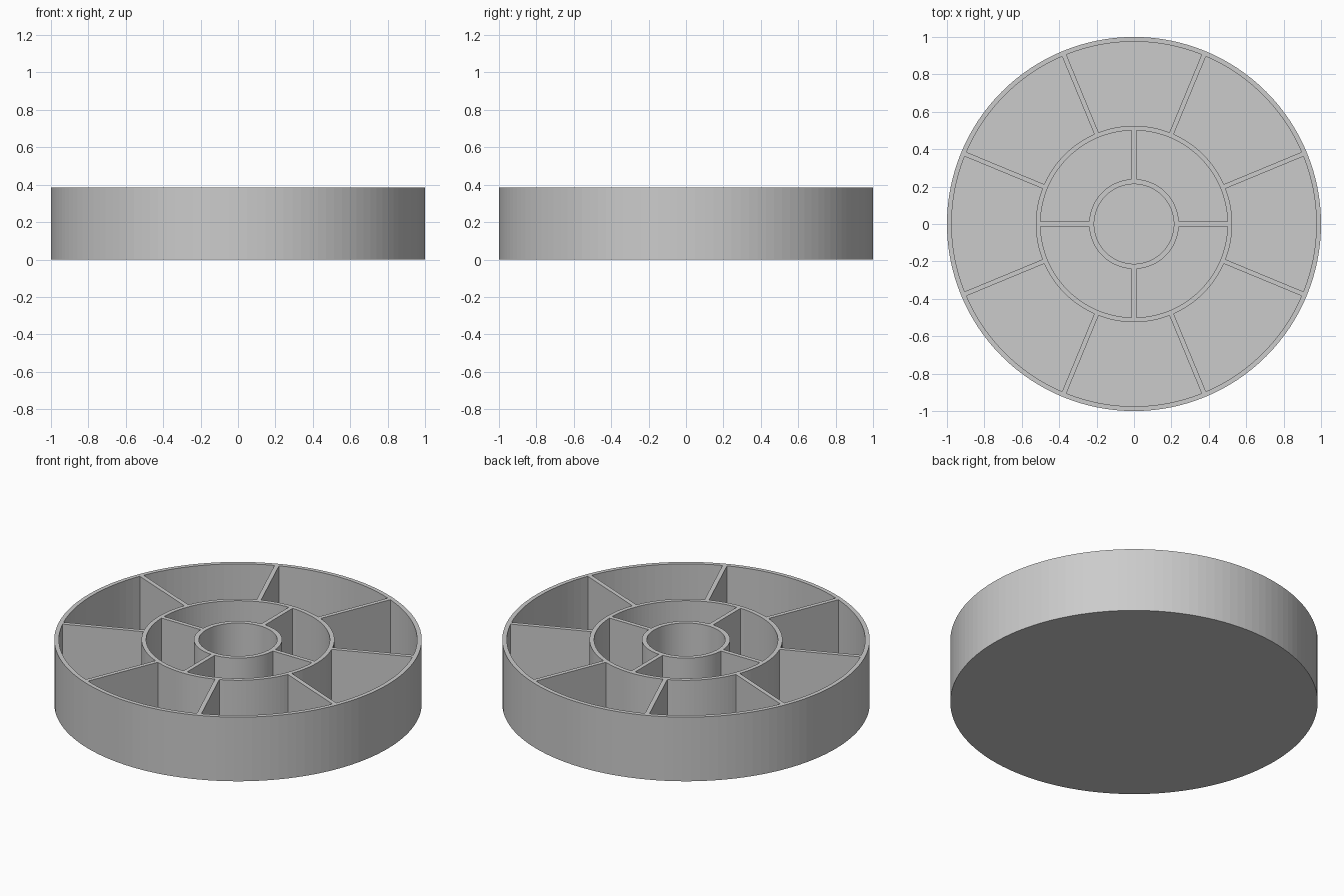
import bpy, bmesh
from math import sin, cos, asin, pi, tau

HEIGHT, FLOOR, SIDES = 0.385, 0.025, 128
HALF_WALL = 0.0125

if "Cube" in bpy.data.objects:
    bpy.data.objects.remove(bpy.data.objects["Cube"])

grey = bpy.data.materials.new("light grey plastic")
grey.use_nodes = True
colour = (0.6, 0.6, 0.6, 1)
grey.diffuse_color = colour
grey.node_tree.nodes["Principled BSDF"].inputs["Base Color"].default_value = colour


def arc(radius, start, end, steps):
    """Points along an arc, both ends included."""
    return [(radius * cos(start + (end - start) * i / steps),
             radius * sin(start + (end - start) * i / steps)) for i in range(steps + 1)]


def prism(bm, outline, low, high):
    """Closed prism standing on a flat outline."""
    face = bm.faces.new([bm.verts.new((x, y, low)) for x, y in outline])
    made = bmesh.ops.extrude_face_region(bm, geom=[face])["geom"]
    top = [v for v in made if isinstance(v, bmesh.types.BMVert)]
    bmesh.ops.translate(bm, verts=top, vec=(0, 0, high - low))


def pockets(bm, inner, outer, count, turn):
    """Ring of sector pockets, separated by dividers of constant thickness."""
    steps = SIDES // count
    a_in, a_out = asin(HALF_WALL / inner), asin(HALF_WALL / outer)
    for k in range(count):
        start, end = turn + k * tau / count, turn + (k + 1) * tau / count
        outline = arc(outer, start + a_out, end - a_out, steps)
        outline += arc(inner, end - a_in, start + a_in, steps)
        prism(bm, outline, FLOOR, HEIGHT + 0.1)


def finish(bm, name):
    bmesh.ops.recalc_face_normals(bm, faces=bm.faces)
    mesh = bpy.data.meshes.new(name)
    bm.to_mesh(mesh)
    bm.free()
    mesh.materials.append(grey)
    obj = bpy.data.objects.new(name, mesh)
    bpy.context.collection.objects.link(obj)
    return obj


# Solid round body
bm = bmesh.new()
prism(bm, arc(1, 0, tau, SIDES)[:-1], 0, HEIGHT)
tray = finish(bm, "divided_round_tray")

# Pockets: eight outer, four inner and one round centre
bm = bmesh.new()
pockets(bm, 0.525, 0.975, 8, pi / 8)
pockets(bm, 0.24, 0.5, 4, 0)
prism(bm, arc(0.213, 0, tau, SIDES)[:-1], FLOOR, HEIGHT + 0.1)
cutter = finish(bm, "pocket_cutter")

# Cut the pockets out, then drop the cutter
cut = tray.modifiers.new("pockets", "BOOLEAN")
cut.object = cutter
cut.solver = "EXACT"
bpy.context.view_layer.objects.active = tray
bpy.ops.object.modifier_apply(modifier=cut.name)
bpy.data.objects.remove(cutter)
